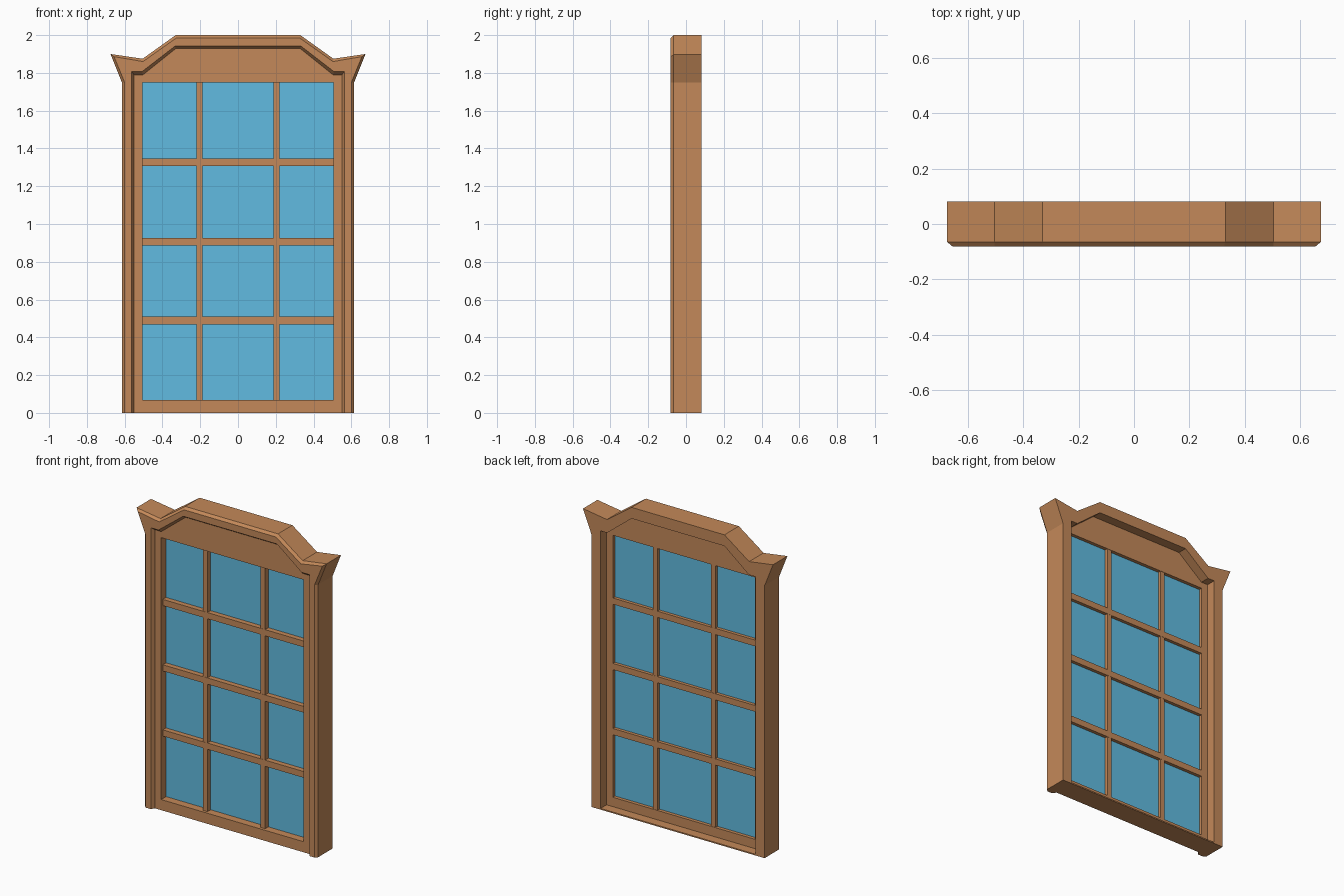
import bpy, bmesh

if "Cube" in bpy.data.objects:
    bpy.data.objects.remove(bpy.data.objects["Cube"])


def material(name, color):
    m = bpy.data.materials.new(name)
    m.diffuse_color = color
    m.use_nodes = True
    m.node_tree.nodes["Principled BSDF"].inputs["Base Color"].default_value = m.diffuse_color
    return m


WOOD = material("wood", (0.55, 0.25, 0.10, 1))
GLASS = material("glass", (0.12, 0.50, 0.75, 1))


def finish(name, bm, mat):
    bmesh.ops.recalc_face_normals(bm, faces=bm.faces)
    me = bpy.data.meshes.new(name)
    bm.to_mesh(me)
    bm.free()
    me.materials.append(mat)
    ob = bpy.data.objects.new(name, me)
    bpy.context.collection.objects.link(ob)
    return ob


def mirrored(half):
    return half + [(-x, z) for x, z in reversed(half)]


def prism(name, outline, y0, y1, mat=WOOD):
    bm = bmesh.new()
    a = [bm.verts.new((x, y0, z)) for x, z in outline]
    b = [bm.verts.new((x, y1, z)) for x, z in outline]
    bm.faces.new(a)
    bm.faces.new(b)
    n = len(a)
    for i in range(n):
        j = (i + 1) % n
        bm.faces.new((a[i], a[j], b[j], b[i]))
    return finish(name, bm, mat)


def box(name, x0, x1, y0, y1, z0, z1, mat=WOOD):
    return prism(name, [(x0, z0), (x1, z0), (x1, z1), (x0, z1)], y0, y1, mat)


# Casing: moulded section lofted around the arched outline
outer = [(0.615, 0), (0.615, 1.75), (0.675, 1.90), (0.505, 1.875), (0.33, 2.0)]
outer_front = [(0.60, 0), (0.60, 1.75), (0.656, 1.886), (0.503, 1.86), (0.326, 1.985)]
inner_front = [(0.563, 0), (0.563, 1.75), (0.563, 1.807), (0.508, 1.807), (0.333, 1.942)]
inner = [(0.55, 0), (0.55, 1.75), (0.55, 1.79), (0.503, 1.79), (0.33, 1.928)]
section = [(outer, 0.081), (outer, -0.065), (outer_front, -0.081),
           (inner_front, -0.081), (inner, -0.06), (inner, 0.081)]
bm = bmesh.new()
rings = [[bm.verts.new((x, y, z)) for x, z in mirrored(h)] for h, y in section]
for k, r in enumerate(rings):
    s = rings[(k + 1) % len(rings)]
    for i in range(len(r) - 1):
        bm.faces.new((r[i], r[i + 1], s[i + 1], s[i]))
for i in (0, -1):
    bm.faces.new([r[i] for r in rings])
finish("casing", bm, WOOD)

# Sash: arched head panel, stiles and bottom rail
F, B = -0.058, 0.02
prism("head_panel", mirrored([(0.55, 1.75)] + inner[2:]), F, B)
for side, s in (("right", 1), ("left", -1)):
    box(side + "_stile", s * 0.505, s * 0.55, F, B, 0, 1.75)
box("bottom_rail", -0.505, 0.505, F, B, 0, 0.068)

# Thin sill board closing the bottom behind the sash
box("sill", -0.55, 0.55, B, 0.081, 0, 0.008)

# Glazing bars and glass
for x in (-0.205, 0.205):
    box("vertical_bar", x - 0.016, x + 0.016, -0.04, 0.018, 0.068, 1.75)
for z in (0.489, 0.907, 1.327):
    box("horizontal_bar", -0.505, 0.505, -0.041, 0.019, z - 0.02, z + 0.02)
box("glass_pane", -0.505, 0.505, -0.008, -0.002, 0.068, 1.75, GLASS)
